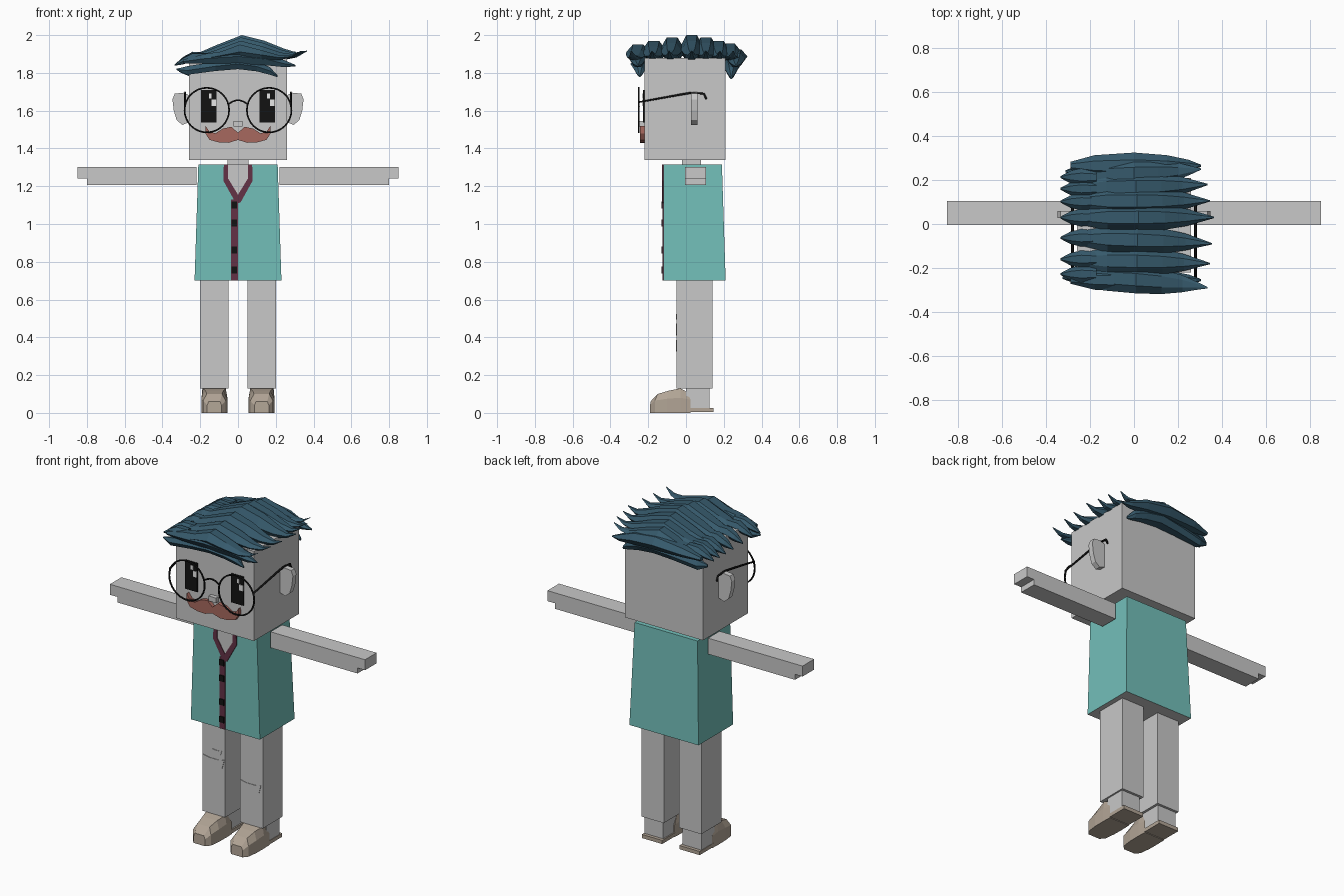
import bpy, bmesh, math
from mathutils import Vector

cube = bpy.data.objects.get("Cube")
if cube:
    bpy.data.objects.remove(cube, do_unlink=True)


def material(name, rgb):
    m = bpy.data.materials.new(name)
    m.use_nodes = True
    m.diffuse_color = (*rgb, 1)
    m.node_tree.nodes["Principled BSDF"].inputs["Base Color"].default_value = (*rgb, 1)
    return m


GREY = material("pale grey", (0.58, 0.58, 0.58))
TEAL = material("teal cloth", (0.17, 0.52, 0.485))
HAIR = material("blue hair", (0.037, 0.102, 0.15))
MAROON = material("maroon trim", (0.127, 0.032, 0.061))
BLACK = material("black", (0.006, 0.006, 0.006))
WHITE = material("white", (0.85, 0.85, 0.85))
BROWN = material("moustache brown", (0.39, 0.141, 0.114))
TAN = material("shoe tan", (0.445, 0.376, 0.305))


def finish(name, bm, *mats):
    bmesh.ops.recalc_face_normals(bm, faces=bm.faces)
    me = bpy.data.meshes.new(name)
    bm.to_mesh(me)
    bm.free()
    for m in mats:
        me.materials.append(m)
    ob = bpy.data.objects.new(name, me)
    bpy.context.collection.objects.link(ob)
    return ob


def loft(name, rings, *mats):
    """Skin a row of matching rings and close both ends."""
    bm = bmesh.new()
    rows = [[bm.verts.new(p) for p in r] for r in rings]
    for a, b in zip(rows, rows[1:]):
        for i in range(len(a)):
            j = (i + 1) % len(a)
            bm.faces.new((a[i], a[j], b[j], b[i]))
    bm.faces.new(rows[0])
    bm.faces.new(rows[-1])
    return finish(name, bm, *mats)


def box(name, x, y, z, mat):
    ring = lambda h: [(x[0], y[0], h), (x[1], y[0], h), (x[1], y[1], h), (x[0], y[1], h)]
    return loft(name, [ring(z[0]), ring(z[1])], mat)


def plate(name, outline, y0, y1, mat):
    """Extrude an x-z outline through y."""
    return loft(name, [[(x, y, z) for x, z in outline] for y in (y0, y1)], mat)


def wire(name, points, radius, mat, cyclic=False):
    cu = bpy.data.curves.new(name, "CURVE")
    cu.dimensions = "3D"
    cu.bevel_depth = radius
    cu.bevel_resolution = 1
    cu.use_fill_caps = True
    sp = cu.splines.new("POLY")
    sp.points.add(len(points) - 1)
    for p, co in zip(sp.points, points):
        p.co = (*co, 1)
    sp.use_cyclic_u = cyclic
    cu.materials.append(mat)
    bpy.context.collection.objects.link(bpy.data.objects.new(name, cu))


def mirrored(outline, s):
    return [(s * x, z) for x, z in outline]


# Head, neck and shirt
box("head", (-.26, .26), (-.22, .21), (1.34, 1.88), GREY)
box("neck", (-.055, .055), (-.02, .08), (1.3, 1.345), GREY)
shirt = loft("shirt", [
    [(-.23, -.12, .7), (.23, -.12, .7), (.23, .21, .7), (-.23, .21, .7)],
    [(-.21, -.12, 1.315), (.21, -.12, 1.315), (.21, .19, 1.315), (-.21, .19, 1.315)]], TEAL, GREY)
for f in shirt.data.polygons:
    f.material_index = int(f.normal.z < -.9)

# Neckline, collar and button strip
plate("neck_opening", [(-.06, 1.315), (.06, 1.315), (.06, 1.24), (0, 1.14), (-.06, 1.24)], -.122, -.118, GREY)
COLLAR = [(.075, 1.315), (.052, 1.315), (.052, 1.24), (0, 1.155), (0, 1.11), (.014, 1.115), (.078, 1.23)]
for side, s in (("left", 1), ("right", -1)):
    plate(side + "_collar", mirrored(COLLAR, s), -.126, -.118, MAROON)
box("button_strip", (-.036, 0), (-.124, -.118), (.7, 1.13), MAROON)
for i, z in enumerate((1.1, 1.005, .862, .757)):
    box(f"button_{i + 1}", (-.034, -.004), (-.13, -.122), (z - .018, z + .018), BLACK)

# Limbs, shoes, ears, eyes and spectacles on both sides
ARM = [(.22, 1.207), (.8, 1.207), (.8, 1.24), (.85, 1.24), (.85, 1.303), (.22, 1.303)]
EAR = [(.255, 1.68), (.29, 1.695), (.335, 1.69), (.347, 1.66), (.34, 1.6), (.325, 1.55), (.295, 1.525), (.255, 1.54)]
for side, s in (("left", 1), ("right", -1)):
    span = lambda a, b: sorted((s * a, s * b))
    plate(side + "_arm", mirrored(ARM, s), -.005, .105, GREY)
    plate(side + "_ear", mirrored(EAR, s), .027, .06, GREY)
    box(side + "_leg", span(.05, .2), (-.05, .14), (.13, .71), GREY)
    box(side + "_ankle", span(.065, .19), (0, .125), (.02, .135), GREY)
    box(side + "_heel_sole", span(.057, .193), (.015, .145), (.004, .026), TAN)

    # Shoe rings: y at the base and top, half widths, shoulder and top heights
    rings = []
    for yb, yt, w, wt, zs, zt in ((-.19, -.188, .038, .03, .04, .06), (-.165, -.15, .06, .04, .065, .1),
                                  (-.1, -.09, .068, .048, .075, .118), (-.03, -.03, .069, .06, .08, .13),
                                  (.025, -.002, .067, .06, .07, .115)):
        c = s * .125
        rings.append([(c - w, yb, 0), (c - w, yb, zs), (c - wt, yt, zt),
                      (c + wt, yt, zt), (c + w, yb, zs), (c + w, yb, 0)])
    loft(side + "_shoe", rings, TAN)

    ex = s * .154
    box(side + "_eye", (ex - .041, ex + .041), (-.227, -.219), (1.537, 1.71), BLACK)
    box(side + "_eye_glint", (ex + .015, ex + .04), (-.23, -.226), (1.625, 1.66), WHITE)
    box(side + "_eye_small_glint", (ex, ex + .015), (-.23, -.226), (1.665, 1.69), WHITE)
    rim = [(s * .165 + .118 * math.cos(a), -.25, 1.603 + .118 * math.sin(a))
           for a in (i * math.tau / 32 for i in range(32))]
    wire(side + "_lens_rim", rim, .005, BLACK, True)
    wire(side + "_temple", [(s * .28, -.25, 1.62), (s * .28, -.25, 1.645), (s * .28, -.03, 1.685),
                            (s * .28, .03, 1.695), (s * .28, .095, 1.69), (s * .28, .108, 1.66)], .006, BLACK)

wire("bridge", [(.05 * t, -.25, 1.655 - .02 * t * t) for t in (-1, -.6, -.2, .2, .6, 1)], .005, BLACK)

# Nose and moustache
box("nose", (-.025, .025), (-.245, -.219), (1.515, 1.545), GREY)
HALF = [(0, 1.445), (0, 1.483), (.035, 1.515), (.08, 1.505), (.12, 1.48), (.152, 1.49), (.172, 1.52),
        (.173, 1.48), (.15, 1.445), (.1, 1.432), (.05, 1.43)]
for side, s in (("left", 1), ("right", -1)):
    plate(side + "_moustache", mirrored(HALF, s), -.243, -.219, BROWN)

# Torn knee patches
PATCH = [(-.07, .03), (-.03, .022), (.03, .022), (.07, .03), (.055, -.025), (.02, -.034), (-.03, -.034), (-.055, -.02)]
for name, cx, cz, k in (("right_knee_patch", -.125, .443, 1), ("right_small_patch", -.104, .51, .45),
                        ("left_knee_patch", .123, .357, .95)):
    plate(name, [(cx + k * x, cz + k * z) for x, z in PATCH], -.053, -.049, GREY)


def lock(name, y, width, rows, dy=0, dz=0, reach=0):
    """Six-sided tapering strand along x; rows are x, low z, high z, width factor."""
    rings = []
    for i, (x, lo, hi, f) in enumerate(rows):
        t = i / (len(rows) - 1)
        x += reach * t
        hi += dz * min(1, (hi - lo) * 12)
        cy, w, mid = y + dy * t, width * f / 2, (lo + hi) / 2
        rings.append([(x, cy - w * .55, lo), (x, cy - w, mid), (x, cy - w * .45, hi),
                      (x, cy + w * .45, hi), (x, cy + w, mid), (x, cy + w * .55, lo)])
    loft(name, rings, HAIR)


# Swept hair: long top strands, short curls on the right, low strands front and back
TOP = [(-.25, 1.862, 1.888, .5), (-.12, 1.87, 1.945, .95), (.02, 1.872, 2, 1), (.14, 1.87, 1.97, .9),
       (.24, 1.868, 1.93, .62), (.31, 1.882, 1.908, .3), (.365, 1.914, 1.918, .05)]
CURL = [(-.17, 1.87, 1.91, .8), (-.24, 1.862, 1.912, 1), (-.29, 1.845, 1.885, .7), (-.335, 1.838, 1.845, .1)]
STRANDS = ((-.235, -.055, -.05, -.03), (-.165, -.015, -.03, -.02), (-.065, -.025, -.012, -.01),
           (.03, 0, 0, 0), (.105, 0, -.012, -.02), (.165, .015, -.03, -.03), (.22, .03, -.045, -.06))
for i, (y, dy, dz, reach) in enumerate(STRANDS):
    lock(f"top_strand_{i + 1}", y, .125, TOP, dy, dz, reach)
    lock(f"curl_{i + 1}", y * .97, .08, CURL, 0, dz * .3)

UPPER = [(-.29, 1.85, 1.87, .3), (-.18, 1.85, 1.9, .8), (0, 1.85, 1.925, 1), (.15, 1.84, 1.905, .8),
         (.25, 1.83, 1.865, .45), (.305, 1.835, 1.842, .08)]
LOWER = [(-.325, 1.815, 1.822, .1), (-.27, 1.79, 1.835, .5), (-.12, 1.81, 1.86, .8), (0, 1.82, 1.875, 1),
         (.1, 1.808, 1.86, .8), (.17, 1.79, 1.83, .5), (.21, 1.777, 1.785, .1)]
lock("front_upper_strand", -.255, .11, UPPER)
lock("front_lower_strand", -.245, .1, LOWER)
lock("back_upper_strand", .265, .12, UPPER)
lock("back_lower_strand", .24, .1, [(x * 1.05 + .03, lo - .01, hi, f) for x, lo, hi, f in LOWER])
